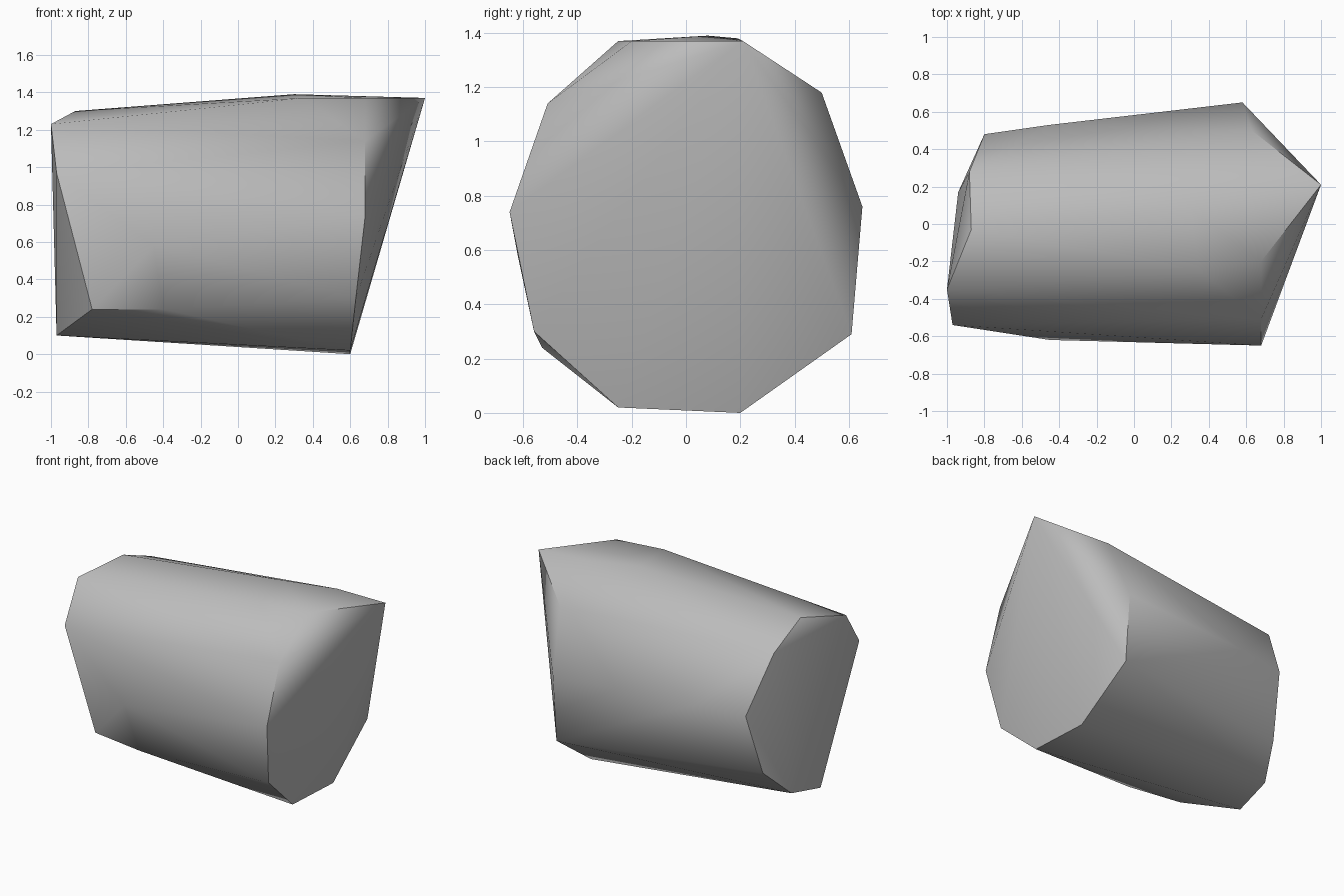
import bpy
import bmesh
from math import radians

# Remove the default object
default_cube = bpy.data.objects.get("Cube")
if default_cube:
    bpy.data.objects.remove(default_cube, do_unlink=True)


def make_material(name, colour):
    material = bpy.data.materials.new(name)
    material.use_nodes = True
    material.diffuse_color = colour
    shader = material.node_tree.nodes["Principled BSDF"]
    shader.inputs["Base Color"].default_value = colour
    shader.inputs["Roughness"].default_value = 0.9
    return material


def make_hull(name, corners, material, sharp_angle):
    """Wrap a convex skin round the corner points and shade it."""
    mesh = bpy.data.meshes.new(name)
    bm = bmesh.new()
    for corner in corners:
        bm.verts.new(corner)
    hull = bmesh.ops.convex_hull(bm, input=bm.verts[:])
    leftovers = set(hull["geom_interior"]) | set(hull["geom_unused"])
    loose = [item for item in leftovers if isinstance(item, bmesh.types.BMVert)]
    bmesh.ops.delete(bm, geom=loose, context="VERTS")
    bmesh.ops.recalc_face_normals(bm, faces=bm.faces[:])
    bm.to_mesh(mesh)
    bm.free()
    mesh.materials.append(material)
    rock = bpy.data.objects.new(name, mesh)
    bpy.context.collection.objects.link(rock)
    bpy.ops.object.select_all(action="DESELECT")
    rock.select_set(True)
    bpy.context.view_layer.objects.active = rock
    bpy.ops.object.shade_smooth_by_angle(angle=sharp_angle)
    return rock


# Pointed end, going round from the tip over the back and underside
pointed_end = [
    (1, .21, 1.37), (.63, .5, 1.18), (.58, .65, .76), (.58, .61, .29),
    (.6, .2, 0), (.6, -.25, .02), (.63, -.56, .3), (.68, -.65, .74),
    (.68, -.51, 1.14), (.68, -.2, 1.37),
]

# Blunt end, same direction
blunt_end = [
    (-.87, -.03, 1.3), (-.88, .28, 1.17), (-.8, .48, .78), (-.85, .36, .35),
    (-.94, .17, .16), (-.97, -.11, .1), (-.78, -.47, .24),
    (-.97, -.54, .97), (-1, -.35, 1.23),
]

# Bulges along the body: top ridge, front belly and back
bulges = [
    (.35, -.25, 1.37), (.3, .08, 1.39), (.64, .19, 1.38),
    (-.45, -.62, .58), (-.4, -.53, .24), (-.45, .53, .79),
]

stone_grey = make_material("stone grey", (.5, .5, .5, 1))
make_hull("rock", pointed_end + blunt_end + bulges, stone_grey, radians(38))
